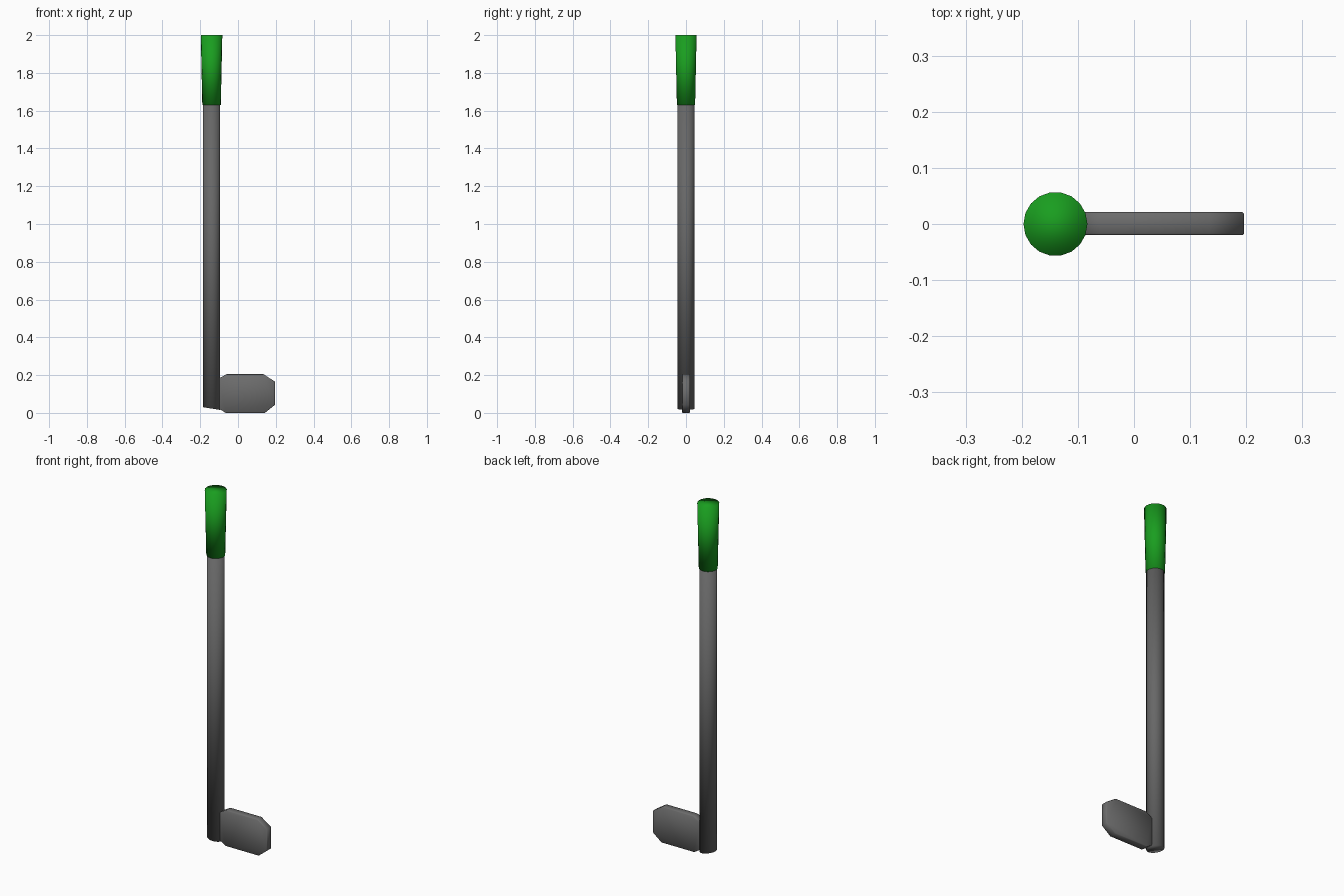
import bpy, bmesh, math

if "Cube" in bpy.data.objects:
    bpy.data.objects.remove(bpy.data.objects["Cube"])

SIDES = 18
CX = -0.14


def material(name, color):
    mat = bpy.data.materials.new(name)
    mat.diffuse_color = (*color, 1)
    mat.use_nodes = True
    mat.node_tree.nodes["Principled BSDF"].inputs["Base Color"].default_value = mat.diffuse_color
    return mat


dark_metal = material("dark_metal", (0.135, 0.135, 0.135))
blade_metal = material("blade_metal", (0.15, 0.15, 0.15))
grip_green = material("grip_green", (0.010, 0.34, 0.014))


def finish(name, bm, mat, angle):
    bmesh.ops.recalc_face_normals(bm, faces=bm.faces)
    me = bpy.data.meshes.new(name)
    bm.to_mesh(me)
    bm.free()
    me.materials.append(mat)
    ob = bpy.data.objects.new(name, me)
    bpy.context.collection.objects.link(ob)
    bpy.ops.object.select_all(action='DESELECT')
    ob.select_set(True)
    bpy.context.view_layer.objects.active = ob
    bpy.ops.object.shade_smooth_by_angle(angle=math.radians(angle))


def lathe(name, profile, mat, slant=0.0):
    """Capped, fully smooth round part from (radius, z) pairs; slant tilts the lowest ring."""
    bm = bmesh.new()
    rings = []
    for i, (r, z) in enumerate(profile):
        ring = []
        for k in range(SIDES):
            a = 2 * math.pi * k / SIDES
            x, y = r * math.cos(a), r * math.sin(a)
            ring.append(bm.verts.new((CX + x, y, z + (slant * x if i == 0 else 0))))
        rings.append(ring)
    for low, high in zip(rings, rings[1:]):
        for k in range(SIDES):
            n = (k + 1) % SIDES
            bm.faces.new((low[k], low[n], high[n], high[k]))
    bm.faces.new(rings[0])
    bm.faces.new(rings[-1])
    finish(name, bm, mat, 180)


# shaft with a slightly slanted foot
lathe("shaft", [(0.046, 0.023), (0.046, 1.66)], dark_metal, slant=-0.16)

# flared grip, flat end
lathe("grip", [(0.049, 1.63), (0.057, 2.0)], grip_green)

# octagonal blade plate, rim edges narrowly bevelled
outline = [(-0.105, 0.025), (-0.065, 0.0), (0.142, 0.0), (0.196, 0.043),
           (0.196, 0.165), (0.135, 0.205), (-0.06, 0.205), (-0.105, 0.18)]
bm = bmesh.new()
front = bm.faces.new([bm.verts.new((x, -0.02, z)) for x, z in outline])
ext = bmesh.ops.extrude_face_region(bm, geom=[front], use_keep_orig=True)
moved = [g for g in ext["geom"] if isinstance(g, bmesh.types.BMVert)]
bmesh.ops.translate(bm, verts=moved, vec=(0, 0.041, 0))
rim = [e for e in bm.edges if abs(e.verts[0].co.y - e.verts[1].co.y) < 1e-5]
bmesh.ops.bevel(bm, geom=rim, offset=0.003, segments=1, affect='EDGES')
finish("blade", bm, blade_metal, 50)
